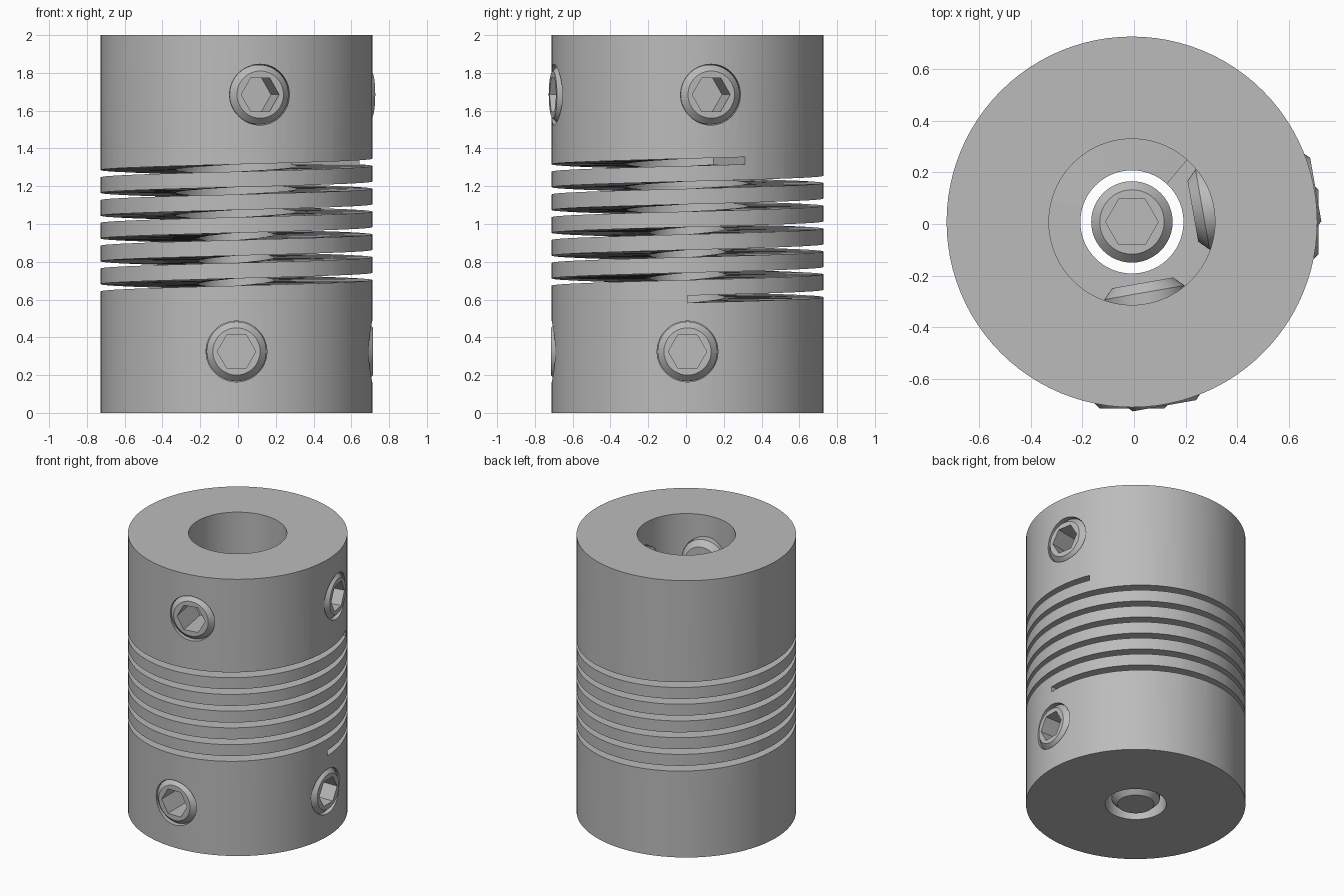
import bpy, bmesh
from math import sin, cos, pi, radians
from mathutils import Matrix, Vector

cube = bpy.data.objects.get("Cube")
if cube:
    bpy.data.objects.remove(cube, do_unlink=True)

AXIS = Vector((-0.008, 0.008, 0))
BODY_R, SCREW_R, SCREW_OUT, SCREW_LEN = 0.719, 0.158, 0.724, 0.484

metal = bpy.data.materials.new("brushed grey metal")
metal.use_nodes = True
grey = (0.5, 0.5, 0.5, 1)
metal.diffuse_color = grey
metal.node_tree.nodes["Principled BSDF"].inputs["Base Color"].default_value = grey


def add_object(name, bm, matrix=None):
    bmesh.ops.recalc_face_normals(bm, faces=bm.faces)
    mesh = bpy.data.meshes.new(name)
    bm.to_mesh(mesh)
    bm.free()
    mesh.materials.append(metal)
    obj = bpy.data.objects.new(name, mesh)
    bpy.context.collection.objects.link(obj)
    obj.matrix_world = matrix or Matrix.Translation(AXIS)
    return obj


def lathe(name, profile, steps, closed):
    bm = bmesh.new()
    verts = [bm.verts.new((r, 0, z)) for r, z in profile]
    edges = [bm.edges.new(pair) for pair in zip(verts, verts[1:])]
    if closed:
        edges.append(bm.edges.new((verts[-1], verts[0])))
    bmesh.ops.spin(bm, geom=verts + edges, cent=(0, 0, 0), axis=(0, 0, 1),
                   angle=2 * pi, steps=steps)
    bmesh.ops.remove_doubles(bm, verts=bm.verts, dist=1e-4)
    return add_object(name, bm)


def prism(name, radius, sides, z0, z1, matrix=None):
    bm = bmesh.new()
    bmesh.ops.create_cone(bm, cap_ends=True, segments=sides, radius1=radius, radius2=radius,
                          depth=z1 - z0, matrix=Matrix.Translation((0, 0, (z0 + z1) / 2)))
    return add_object(name, bm, matrix)


def activate(obj):
    bpy.ops.object.select_all(action="DESELECT")
    obj.select_set(True)
    bpy.context.view_layer.objects.active = obj


def cut(obj, cutter):
    activate(obj)
    mod = obj.modifiers.new("cut", "BOOLEAN")
    mod.operation, mod.solver, mod.object = "DIFFERENCE", "EXACT", cutter
    bpy.ops.object.modifier_apply(modifier=mod.name)
    bpy.data.objects.remove(cutter, do_unlink=True)


def smooth(obj):
    activate(obj)
    bpy.ops.object.shade_smooth_by_angle(angle=radians(25))


def radial(degrees, z):
    """Local z points outward from the axis, local x runs round the body."""
    a = radians(degrees)
    out, up = Vector((cos(a), sin(a), 0)), Vector((0, 0, 1))
    rot = Matrix((up.cross(out), up, out)).transposed().to_4x4()
    return Matrix.Translation(AXIS + up * z) @ rot


def helix_cutter(z0, pitch, height, end_degrees):
    bm = bmesh.new()
    steps = int(end_degrees / 5)
    previous = None
    for i in range(steps + 1):
        a = radians(end_degrees) * i / steps
        z = z0 + pitch * a / (2 * pi)
        ring = [bm.verts.new((r * cos(a), r * sin(a), z + h * height))
                for r, h in ((0.12, -.5), (0.85, -.5), (0.85, .5), (0.12, .5))]
        if previous:
            for k in range(4):
                n = (k + 1) % 4
                bm.faces.new((previous[k], previous[n], ring[n], ring[k]))
        else:
            bm.faces.new(ring)
        previous = ring
    bm.faces.new(previous)
    return add_object("slit_cutter", bm)


# Coupling body with a stepped bore
body = lathe("coupling_body", [(0.2, 0), (BODY_R, 0), (BODY_R, 2), (0.322, 2),
                               (0.322, 1), (0.2, 1)], 96, True)

# Screw positions: the upper pair is turned ten degrees
places = {"lower_front_screw": (-90, 0.325), "lower_side_screw": (0, 0.325),
          "upper_front_screw": (-80, 1.685), "upper_side_screw": (10, 1.685)}
for angle, z in places.values():
    cut(body, prism("hole_cutter", 0.161, 48, 0.1, 0.9, radial(angle, z)))

# Spiral slit that makes the middle flexible
cut(body, helix_cutter(0.602, 0.1208, 0.038, 6 * 360 + 25))
smooth(body)

# Set screw with chamfered ends and a hexagonal socket, standing in the lower bore
screw = lathe("centre_screw", [(0, 0), (0.12, 0), (SCREW_R, 0.038),
                               (SCREW_R, SCREW_LEN - 0.035), (0.125, SCREW_LEN),
                               (0, SCREW_LEN)], 48, False)
hexagon = prism("socket_cutter", 0.102, 6, SCREW_LEN - 0.25, SCREW_LEN + 0.1)
hexagon.data.transform(Matrix.Rotation(radians(30), 4, "Z") if
                       abs(hexagon.data.vertices[0].co.x) < 0.01 else Matrix())
cut(screw, hexagon)
smooth(screw)

# Side screws share the same mesh
for name, (angle, z) in places.items():
    side = bpy.data.objects.new(name, screw.data)
    bpy.context.collection.objects.link(side)
    side.matrix_world = radial(angle, z) @ Matrix.Translation((0, 0, SCREW_OUT - SCREW_LEN))
